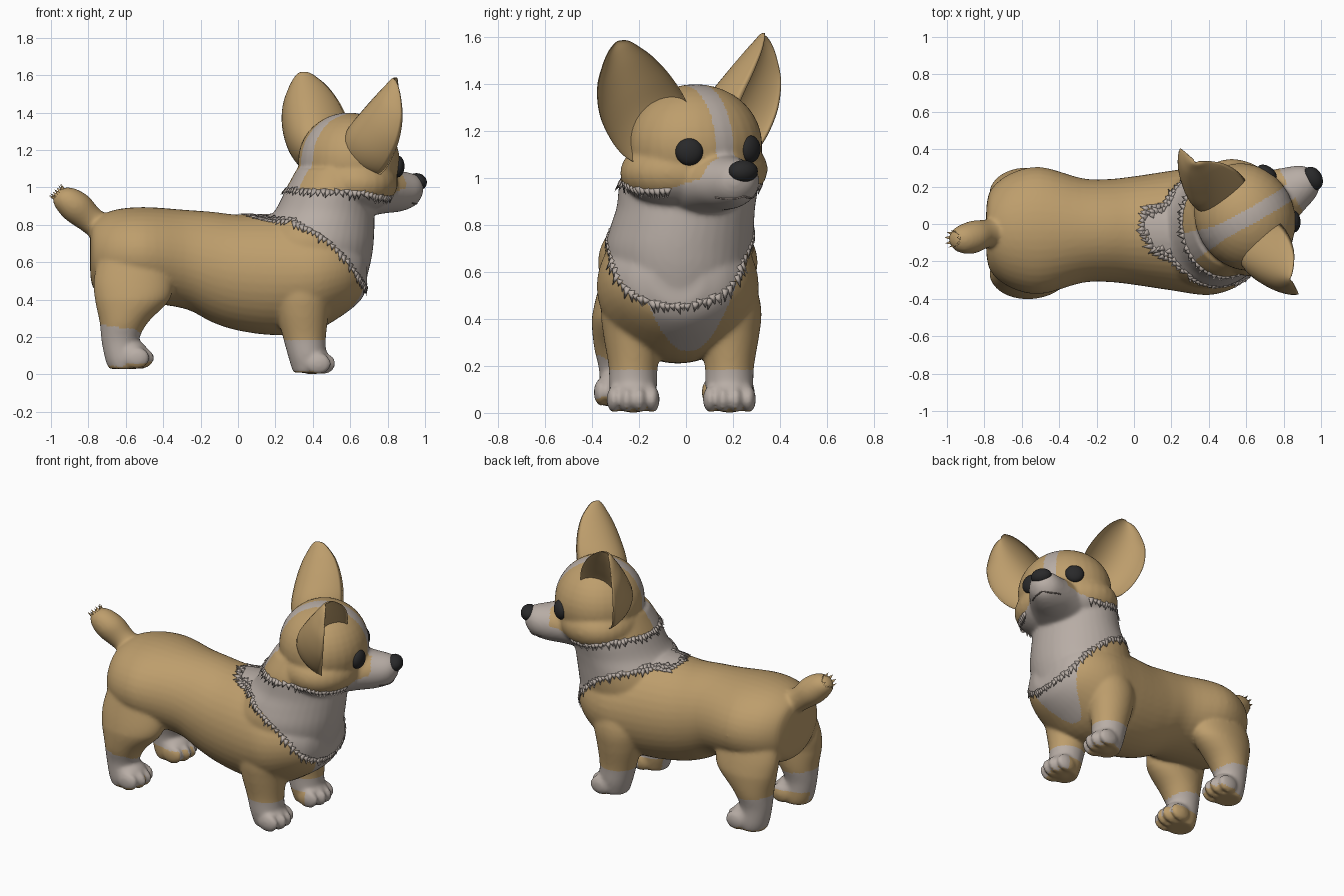
import bpy, bmesh, random
from math import sin, cos, pi, radians
from mathutils import Vector, Matrix
from mathutils.bvhtree import BVHTree

random.seed(4)
if "Cube" in bpy.data.objects:
    bpy.data.objects.remove(bpy.data.objects["Cube"])


def material(name, rgb):
    m = bpy.data.materials.new(name)
    m.use_nodes = True
    m.diffuse_color = (*rgb, 1)
    b = m.node_tree.nodes["Principled BSDF"]
    b.inputs["Base Color"].default_value = (*rgb, 1)
    b.inputs["Roughness"].default_value = 0.8
    return m


TAN = material("tan_fur", (0.51, 0.34, 0.15))
WHITE = material("white_fur", (0.48, 0.42, 0.38))
BLACK = material("black", (0.022, 0.022, 0.023))
LIP = material("lip_grey", (0.22, 0.18, 0.16))

# Head frame: x forward, y left, z up, turned to the left
HEAD = (Matrix.Translation((0.58, 0.03, 1.14)) @ Matrix.Rotation(radians(29), 4, 'Z')
        @ Matrix.Rotation(0.04, 4, 'X'))
HEAD_INV = HEAD.inverted()
EARS = HEAD @ Matrix.Translation((.01, .01, 0)) @ Matrix.Rotation(radians(10), 4, 'Z')
MID_Y = -0.035


def dense(rows, k=4):
    """Catmull-Rom interpolation of profile rows."""
    out = []
    for i in range(len(rows) - 1):
        a, b, c, d = (rows[max(i - 1, 0)], rows[i], rows[i + 1], rows[min(i + 2, len(rows) - 1)])
        for j in range(k):
            t = j / k
            out.append([q + 0.5 * t * (r - p + t * (2 * p - 5 * q + 4 * r - s + t * (3 * (q - r) + s - p)))
                        for p, q, r, s in zip(a, b, c, d)])
    return out + [list(rows[-1])]


def ellipse(c, a, b, n=40):
    c, a, b = Vector(c), Vector(a), Vector(b)
    return [c + a * cos(2 * pi * i / n) + b * sin(2 * pi * i / n) for i in range(n)]


def loft(bm, rings):
    loops = [[bm.verts.new(p) for p in r] for r in rings]
    for a, b in zip(loops, loops[1:]):
        n = len(a)
        for i in range(n):
            bm.faces.new((a[i], a[(i + 1) % n], b[(i + 1) % n], b[i]))
    bm.faces.new(loops[0][::-1])
    bm.faces.new(loops[-1])


def ball(bm, c, r, frame=Matrix()):
    bmesh.ops.create_uvsphere(bm, u_segments=32, v_segments=20, radius=1,
                              matrix=frame @ Matrix.Translation(c) @ Matrix.Diagonal((*r, 1)))


def spike(bm, p, d, n, length, r):
    """Flat lock of fur at p, pointing along d and lying against normal n."""
    d = d.normalized()
    x = n.cross(d).normalized()
    axes = Matrix((x, d.cross(x), d)).transposed().to_4x4()
    m = Matrix.Translation(p + d * length * 0.3) @ axes @ Matrix.Diagonal((1, .35, 1, 1))
    bmesh.ops.create_cone(bm, cap_ends=True, segments=6, radius1=r, radius2=0, depth=length, matrix=m)


def finish(bm, name, *mats):
    bmesh.ops.recalc_face_normals(bm, faces=bm.faces)
    me = bpy.data.meshes.new(name)
    bm.to_mesh(me)
    bm.free()
    for m in mats:
        me.materials.append(m)
    me.shade_smooth()
    ob = bpy.data.objects.new(name, me)
    bpy.context.collection.objects.link(ob)
    return ob


# Torso: x, centre z, half width, half height
bm = bmesh.new()
torso = [(-.79, .65, .12, .12), (-.765, .64, .22, .19), (-.66, .64, .305, .24), (-.5, .64, .34, .255),
         (-.28, .615, .28, .265), (-.14, .575, .275, .295), (0, .545, .29, .31), (.2, .535, .32, .325),
         (.4, .54, .345, .31), (.55, .56, .3, .25), (.65, .56, .21, .17), (.69, .56, .11, .1)]
loft(bm, [ellipse((x, MID_Y, z), (0, w, 0), (0, 0, h)) for x, z, w, h in dense(torso)])

# Neck and mane: z, x, y, half depth, half width
neck = [(.45, .42, -.03, .25, .26), (.6, .41, -.03, .3, .3), (.7, .405, -.03, .32, .315),
        (.8, .43, -.015, .3, .305), (.88, .465, 0, .265, .295), (1, .495, .015, .235, .295),
        (1.1, .525, .02, .21, .25)]
loft(bm, [ellipse((x, y, z), (a, 0, 0), (0, b, 0)) for z, x, y, a, b in dense(neck)])

# Skull, cheeks and muzzle
ball(bm, (.015, 0, 0), (.265, .295, .26), HEAD)
ball(bm, (0, 0, -.11), (.26, .33, .175), HEAD)
muzzle = [(.1, -.15, .2, .15), (.22, -.155, .16, .125), (.32, -.16, .125, .11), (.4, -.155, .095, .09),
          (.44, -.145, .06, .06), (.455, -.14, .03, .03)]
loft(bm, [[HEAD @ p for p in ellipse((u, 0, w), (0, a, 0), (0, 0, b))] for u, w, a, b in dense(muzzle)])

# Tail
tail = [(-.68, -.035, .76, .09), (-.78, -.05, .82, .075), (-.86, -.07, .89, .088), (-.92, -.08, .94, .075),
        (-.955, -.08, .965, .05), (-.97, -.08, .975, .02)]
loft(bm, [ellipse((x, y, z), (0, r, 0), (r * .7, 0, r * .7)) for x, y, z, r in dense(tail)])

# Legs: z, x, half depth, half width; then paw with four toes
hind = [(.8, -.53, .09, .05), (.68, -.55, .17, .09), (.52, -.56, .21, .115), (.4, -.565, .2, .122),
        (.28, -.61, .13, .112), (.18, -.63, .1, .09), (.08, -.615, .095, .09), (.03, -.61, .08, .08)]
fore = [(.68, .38, .1, .08), (.5, .355, .165, .14), (.35, .345, .145, .13), (.2, .355, .115, .105),
        (.09, .37, .1, .1), (.01, .375, .08, .08)]
for side in (1, -1):
    for rows, mid, off, toe_x, floor in ((hind, -.05, .23, -.515, .03), (fore, -.02, .205, .455, 0)):
        y = mid + side * off
        loft(bm, [ellipse((x, mid + side * off * (1 - .7 * max(0, z - .4)), z), (a, 0, 0), (0, b, 0))
                  for z, x, a, b in dense(rows)])
        ball(bm, (toe_x - .06, y, floor + .08), (.095, .1, .08))
        for i in range(4):
            t = i - 1.5
            ball(bm, (toe_x - .012 * t * t, y + t * .054, floor + .058), (.07, .032, .058))

# Fuse everything into one smooth coat
coat = finish(bm, "coat", TAN, WHITE)
mod = coat.modifiers.new("fuse", 'REMESH')
mod.mode = 'VOXEL'
mod.voxel_size = 0.0105
mod.use_smooth_shade = True
mod = coat.modifiers.new("soften", 'SMOOTH')
mod.factor = 0.5
mod.iterations = 10
fused = bpy.data.meshes.new_from_object(coat.evaluated_get(bpy.context.evaluated_depsgraph_get()))
coat.modifiers.clear()
coat.data = fused
fused.materials.clear()
for m in (TAN, WHITE):
    fused.materials.append(m)
fused.shade_smooth()


def mane(p):
    """Positive inside the white mane, zero along its edge."""
    slope = p.z - .835 + .4 * max(0, (p.x - .05) / .65) ** 3
    return min(slope, p.x - .05 - 3.5 * p.y ** 2 if p.x < .3 else slope)


def mask_edge(u, v):
    front = min(1, max(0, (u + .1) / .25))
    return -.15 + front * (-.05 + 1.3 * max(0, .35 - abs(v)) ** 2)


def is_white(p, n):
    if p.z > .87 and p.x > .2:                        # head mask and blaze
        u, v, w = HEAD_INV @ p
        blaze = .042 + max(0, -u - .14) * .2
        return u > .3 or abs(v) < blaze or w < mask_edge(u, v)
    if p.x > .05 and mane(p) > 0:
        return True
    if p.x > .47 and .265 < p.z < .55:                # chest bib
        return abs(p.y - .01) < .17 * ((p.z - .26) / .2) ** .5
    side = 1 if p.y > MID_Y else -1
    if p.x < -.3:                                     # hind socks, tan inside and below
        inner = n.y * side < -.3 and p.z < .12
        return p.z < .25 - (p.x + .62) * .15 and n.z > -.4 and not inner
    if p.z < .185:                                    # front socks, tan pads
        inner = n.y * side < -.5 and p.z < .1
        return n.z > -.85 if p.x > .43 else n.z > -.6 and not inner
    return False


for f in fused.polygons:
    f.material_index = int(is_white(f.center, f.normal))


def on_mane_edge(p):
    return .04 < p.x and p.z < .87 and abs(mane(p)) < .011


def on_cheek_edge(p):
    u, v, w = HEAD_INV @ p
    return p.z > .87 and p.x > .2 and u < .17 and abs(w - mask_edge(u, v)) < .006


# Ragged fur locks along the lower edge of the mane and under the cheeks
for name, rule, centre, lift in (("mane_fringe", on_mane_edge, Vector((.47, -.02, 1)), .1),
                                 ("cheek_fringe", on_cheek_edge, Vector((.56, .02, 1.5)), .35)):
    bm = bmesh.new()
    roots = []
    for vert in fused.vertices:
        p, n = vert.co, vert.normal
        if not rule(p) or any((p - q).length < .02 for q in roots):
            continue
        roots.append(p.copy())
        d = p - centre
        d = (d - n * d.dot(n)).normalized() + n * (lift + random.uniform(-.1, .1))
        d += n.cross(d) * random.uniform(-.4, .4)
        spike(bm, p + n * .001, d, n, random.uniform(.03, .06), .02)
    finish(bm, name, WHITE)

# Tail tuft
bm = bmesh.new()
for i in range(9):
    a = 2 * pi * i / 9
    out = Vector((.7 * sin(a), cos(a), .7 * sin(a)))
    spike(bm, Vector((-.945, -.08, .953)) + out * .035, Vector((-.7, 0, .7)) + out * .25, out, .065, .022)
finish(bm, "tail_tuft", TAN)

# Ears: outward offset, height, half width, depth
ear = [(.19, -.03, .07, .1), (.21, .03, .145, .16), (.26, .12, .18, .17), (.33, .23, .175, .135),
       (.38, .33, .14, .09), (.4, .4, .09, .05), (.405, .44, .05, .025), (.405, .455, .015, .01)]
outward, forward = Vector((0, .84, -.54)), Vector((1, 0, 0))
turn = radians(28)
across = outward * cos(turn) - forward * sin(turn)
facing = forward * cos(turn) + outward * sin(turn)
for side, label in ((1, "left"), (-1, "right")):
    bm = bmesh.new()
    flip = Matrix.Diagonal((1, side, 1, 1))
    rings = []
    for v, w, half, deep in dense(ear, 5):
        ring = []
        for i in range(36):
            c, s = cos(2 * pi * i / 36), sin(2 * pi * i / 36)
            bulge = deep * s * (1 if s < 0 else -.4) + .35 * half * c * c
            ring.append(EARS @ flip @ (Vector((-.01, v, w)) + across * half * c + facing * bulge))
        rings.append(ring)
    loft(bm, rings)
    finish(bm, label + "_ear", TAN)

    # Eyes
    bm = bmesh.new()
    socket = HEAD @ Matrix.Translation((.232, side * .148, -.022)) @ Matrix.Rotation(side * .45, 4, 'Z')
    ball(bm, (0, 0, 0), (.036, .059, .058), socket)
    finish(bm, label + "_eye", BLACK)

# Nose
bm = bmesh.new()
ball(bm, (.432, 0, -.112), (.05, .066, .048), HEAD)
finish(bm, "nose", BLACK)

# Mouth line following the muzzle
surface = BVHTree.FromPolygons([v.co for v in fused.vertices], [f.vertices[:] for f in fused.polygons])
curve = bpy.data.curves.new("mouth", 'CURVE')
curve.dimensions = '3D'
curve.bevel_depth = 0.004
line = curve.splines.new('POLY')
line.points.add(24)
for i, pt in enumerate(line.points):
    v = (i - 12) / 12 * .115
    p = surface.find_nearest(HEAD @ Vector((.45 - 7 * v * v, v, -.235 - .015 * sin(pi * abs(v) / .115))))[0]
    pt.co = (*p, 1)
curve.materials.append(LIP)
bpy.context.collection.objects.link(bpy.data.objects.new("mouth", curve))
